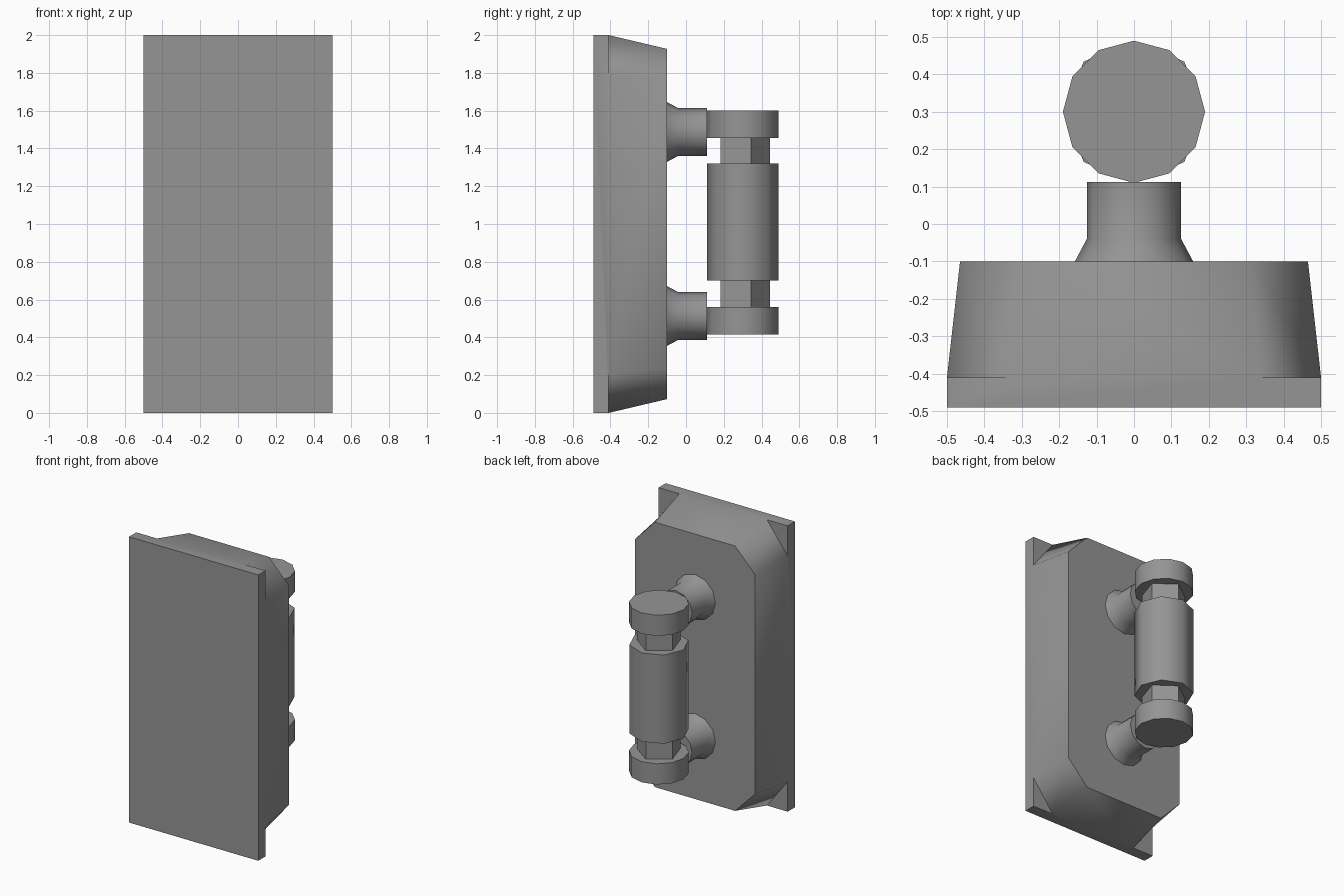
import bpy, bmesh, math
from mathutils import Vector

cube = bpy.data.objects.get("Cube")
if cube:
    bpy.data.objects.remove(cube, do_unlink=True)

grey = bpy.data.materials.new("mid_grey")
grey.use_nodes = True
COLOUR = (0.3, 0.3, 0.3, 1)
grey.diffuse_color = COLOUR
grey.node_tree.nodes["Principled BSDF"].inputs["Base Color"].default_value = COLOUR


def finish(bm, name, angle=50):
    bmesh.ops.recalc_face_normals(bm, faces=bm.faces)
    mesh = bpy.data.meshes.new(name)
    bm.to_mesh(mesh)
    bm.free()
    obj = bpy.data.objects.new(name, mesh)
    bpy.context.collection.objects.link(obj)
    mesh.materials.append(grey)
    bpy.ops.object.select_all(action="DESELECT")
    obj.select_set(True)
    bpy.context.view_layer.objects.active = obj
    bpy.ops.object.shade_smooth_by_angle(angle=math.radians(angle))
    return obj


def loft(bm, rings):
    """Skin a closed solid through rings with equal point counts."""
    loops = [[bm.verts.new(p) for p in ring] for ring in rings]
    n = len(loops[0])
    for a, b in zip(loops, loops[1:]):
        for i in range(n):
            j = (i + 1) % n
            bm.faces.new((a[i], a[j], b[j], b[i]))
    bm.faces.new(loops[0])
    bm.faces.new(loops[-1])


def octagon(y, hx, hz, cx, cz):
    """Rectangle with cut corners, standing in the xz plane."""
    quarter = [(hx, hz - cz), (hx - cx, hz)]
    pts = quarter + [(-x, z) for x, z in reversed(quarter)]
    pts += [(-x, -z) for x, z in pts]
    return [Vector((x, y, 1 + z)) for x, z in pts]


def upright(name, sides, radius, z0, z1, angle):
    """Vertical prism on the handle axis, one corner pointing back."""
    def ring(z):
        turns = [math.pi / 2 + math.tau * i / sides for i in range(sides)]
        return [(radius * math.cos(t), 0.30 + radius * math.sin(t), z) for t in turns]
    bm = bmesh.new()
    loft(bm, [ring(z0), ring(z1)])
    finish(bm, name, angle)


# Door slab: a front plate that runs smoothly into a tapered back with cut corners
bm = bmesh.new()
FRONT, STEP, BACK = -0.49, -0.41, -0.10
base = octagon(STEP, 0.5, 1.0, 0.16, 0.21)
rear = octagon(BACK, 0.465, 0.927, 0.155, 0.16)
corners = [Vector((x, STEP, z)) for x, z in ((0.5, 2), (-0.5, 2), (-0.5, 0), (0.5, 0))]
vb = [bm.verts.new(p) for p in base]
vr = [bm.verts.new(p) for p in rear]
vc = [bm.verts.new(p) for p in corners]
vf = [bm.verts.new((p.x, FRONT, p.z)) for p in corners]
for i in range(8):
    j = (i + 1) % 8
    bm.faces.new((vb[i], vb[j], vr[j], vr[i]))
for k in range(4):
    n = (k + 1) % 4
    bm.faces.new((vb[2 * k], vc[k], vb[2 * k + 1]))
    bm.faces.new((vf[k], vf[n], vc[n], vb[2 * n], vb[2 * k + 1], vc[k]))
bm.faces.new(vr)
bm.faces.new(vf)
finish(bm, "slab")

# Flared standoffs joining the slab to the handle
for side, z in (("upper", 1.487), ("lower", 0.513)):
    bm = bmesh.new()
    rings = []
    for y, r in ((BACK, 0.158), (-0.04, 0.126), (0.112, 0.126)):
        turns = [math.tau * i / 12 for i in range(12)]
        rings.append([(r * math.cos(t), y, z + r * math.sin(t)) for t in turns])
    loft(bm, rings)
    finish(bm, side + "_standoff")

# Handle: end caps, five-sided necks and the grip sleeve
for side, cap, neck in (("upper", (1.455, 1.60), (1.32, 1.455)),
                        ("lower", (0.415, 0.56), (0.56, 0.70))):
    upright(side + "_cap", 12, 0.19, *cap, 50)
    upright(side + "_neck", 5, 0.145, *neck, 50)
upright("grip_sleeve", 8, 0.19, 0.70, 1.32, 50)
